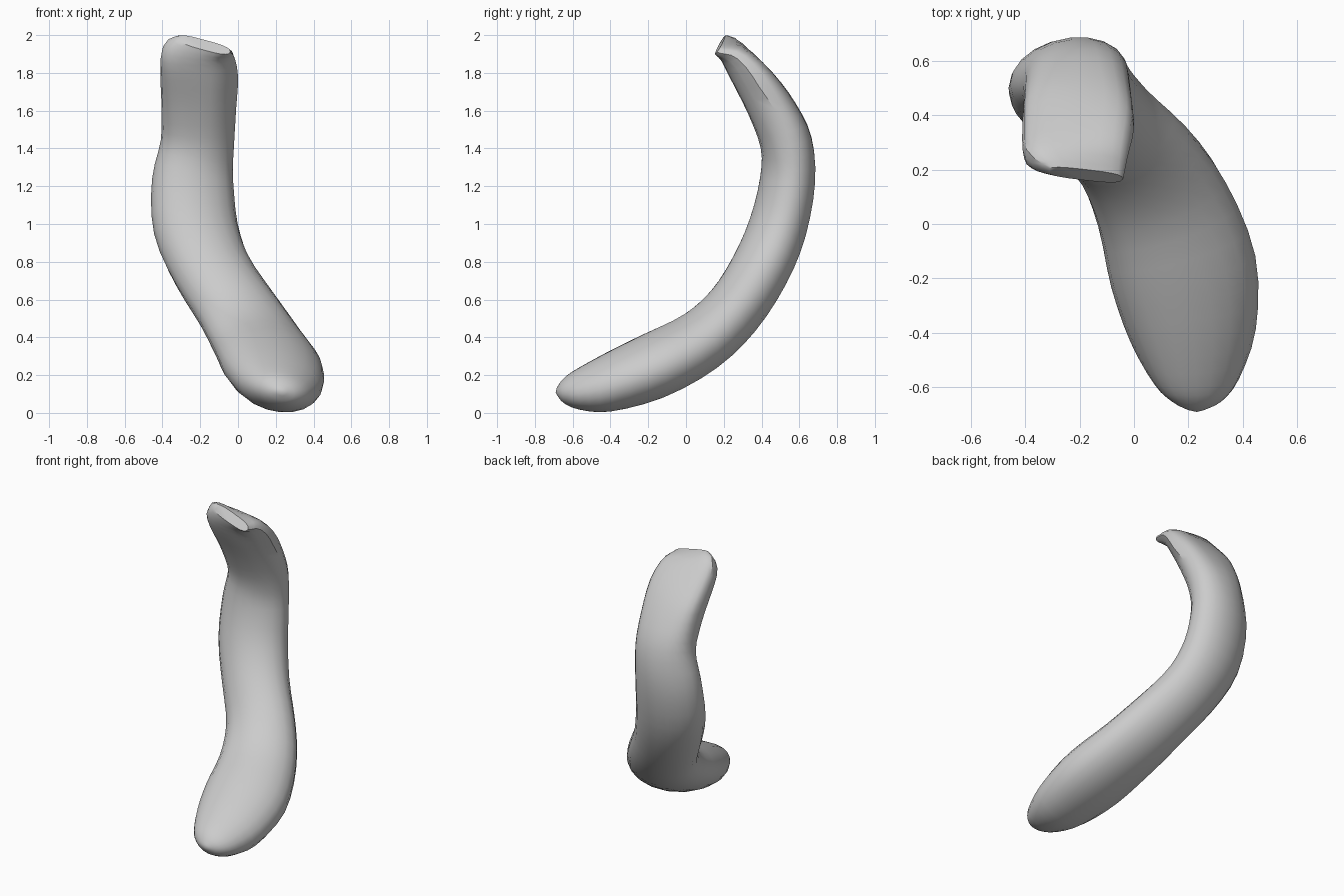
import bpy, bmesh, math
from mathutils import Vector

cube = bpy.data.objects.get("Cube")
if cube:
    bpy.data.objects.remove(cube)

SIDES = 20
STEPS = 3

# Stations from rounded foot to cut top:
# inner y, inner z, outer y, outer z, right x, left x
stations = [
    (-.685, .13, -.68, .09, .2, .26),
    (-.66, .17, -.645, .05, .14, .32),
    (-.6, .22, -.56, .015, .075, .385),
    (-.42, .32, -.4, .005, -.015, .45),
    (-.22, .42, -.13, .075, -.095, .457),
    (0, .53, .14, .22, -.16, .367),
    (.15, .67, .35, .41, -.25, .25),
    (.26, .85, .52, .66, -.375, .1),
    (.34, 1.04, .63, .92, -.453, .005),
    (.39, 1.24, .685, 1.22, -.455, -.025),
    (.395, 1.4, .665, 1.46, -.41, -.02),
    (.33, 1.58, .58, 1.64, -.405, -.01),
    (.24, 1.76, .46, 1.8, -.41, 0),
    (.185, 1.87, .3, 1.95, -.4, -.025),
    (.16, 1.92, .2, 1.975, -.315, -.04),
]


def spline(points, steps):
    """Catmull-Rom interpolation through rows of numbers."""
    rows = []
    last = len(points) - 1
    for i in range(last):
        a, b, c, d = (points[min(max(j, 0), last)] for j in range(i - 1, i + 3))
        for s in range(steps):
            t = s / steps
            rows.append([
                q + t * (r - p) / 2 + t * t * (p - 2.5 * q + 2 * r - w / 2)
                + t ** 3 * (3 * q - 3 * r + w - p) / 2
                for p, q, r, w in zip(a, b, c, d)])
    rows.append(list(points[-1]))
    return rows


rows = spline(stations, STEPS)
centres = [Vector(((r[4] + r[5]) / 2, (r[0] + r[2]) / 2, (r[1] + r[3]) / 2))
           for r in rows]

bm = bmesh.new()
rings = []
for i, r in enumerate(rows):
    before, after = centres[max(i - 2, 0)], centres[min(i + 2, len(rows) - 1)]
    tangent = (after - before).normalized()
    thick = Vector((0, r[0] - r[2], r[1] - r[3])) / 2
    # Upper section becomes squarer, with a slanted left side
    square = min(max((centres[i].z - 1.3) / .4, 0), 1)
    power = 1 - .35 * square
    slant = .4 * square * min(thick.length / .12, 1)
    # Lower section is rolled slightly
    roll = .17 * (1 - square)
    # Width runs square to the path
    across = (Vector((1, 0, 0)) - tangent * tangent.x).normalized()
    across *= (r[5] - r[4]) / 2 * across.x ** (1 - 2 * square)
    across.y *= 1 - 1.2 * square
    ring = []
    for k in range(SIDES):
        angle = math.tau * k / SIDES
        u, v = math.cos(angle), math.sin(angle - roll)
        u = math.copysign(abs(u) ** power, u)
        v = math.copysign(abs(v) ** power, v)
        if u > 0 and v > 0:
            u *= 1 - slant * v
        ring.append(bm.verts.new(centres[i] + across * u + thick * v))
    rings.append(ring)

# Skin between rings
for low, high in zip(rings, rings[1:]):
    for k in range(SIDES):
        n = (k + 1) % SIDES
        bm.faces.new((low[k], low[n], high[n], high[k]))

# Rounded foot tip and flat cut top
tip = bm.verts.new((.23, -.69, .11))
for k in range(SIDES):
    bm.faces.new((tip, rings[0][(k + 1) % SIDES], rings[0][k]))
bm.faces.new(rings[-1])
bmesh.ops.recalc_face_normals(bm, faces=bm.faces)

mesh = bpy.data.meshes.new("curved_body")
bm.to_mesh(mesh)
bm.free()
body = bpy.data.objects.new("curved_body", mesh)
bpy.context.collection.objects.link(body)

# Single plain grey
grey = bpy.data.materials.new("light_grey")
grey.use_nodes = True
colour = (.6, .6, .6, 1)
grey.diffuse_color = colour
grey.node_tree.nodes["Principled BSDF"].inputs["Base Color"].default_value = colour
mesh.materials.append(grey)

bpy.ops.object.select_all(action="DESELECT")
body.select_set(True)
bpy.context.view_layer.objects.active = body
bpy.ops.object.shade_smooth_by_angle(angle=math.radians(35))
